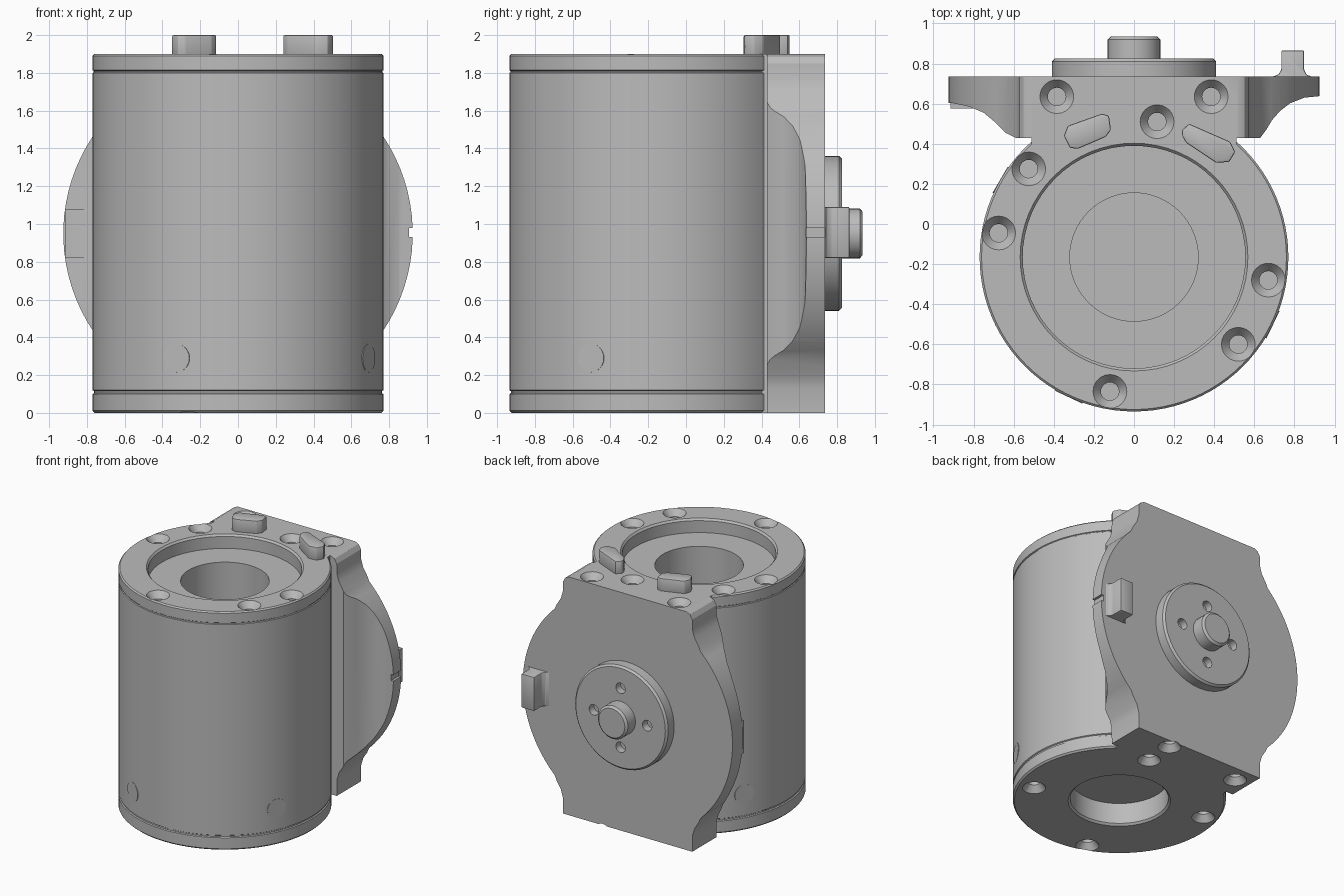
import bpy, bmesh, math
from mathutils import Matrix, Vector

if "Cube" in bpy.data.objects:
    bpy.data.objects.remove(bpy.data.objects["Cube"])

GREY = (0.5, 0.5, 0.5, 1)
metal = bpy.data.materials.new("grey_metal")
metal.use_nodes = True
metal.diffuse_color = GREY
metal.node_tree.nodes["Principled BSDF"].inputs["Base Color"].default_value = GREY

AXIS_Y = -0.165
R = 0.77
H = 1.9
BACK = 0.735
MID = H / 2


def finish(name, bm):
    bmesh.ops.remove_doubles(bm, verts=bm.verts, dist=1e-5)
    bmesh.ops.recalc_face_normals(bm, faces=bm.faces)
    mesh = bpy.data.meshes.new(name)
    bm.to_mesh(mesh)
    bm.free()
    mesh.materials.append(metal)
    ob = bpy.data.objects.new(name, mesh)
    bpy.context.collection.objects.link(ob)
    return ob


def lathe(name, profile, matrix=Matrix(), steps=32):
    """Closed solid spun around local z; profile is (radius, height)."""
    bm = bmesh.new()
    rings = [[bm.verts.new((r * math.cos(a), r * math.sin(a), z))
              for a in (math.tau * i / steps for i in range(steps))] if r else [bm.verts.new((0, 0, z))]
             for r, z in profile]
    for a, b in zip(rings, rings[1:]):
        for i in range(steps):
            j = (i + 1) % steps
            if len(a) == 1:
                bm.faces.new((a[0], b[i], b[j]))
            elif len(b) == 1:
                bm.faces.new((a[i], a[j], b[0]))
            else:
                bm.faces.new((a[i], a[j], b[j], b[i]))
    bm.transform(matrix)
    return finish(name, bm)


def prism(name, pts, lo, hi, axis="z", bevel=0):
    """Extrude an outline along z, or an (x, z) outline along y."""
    def put(p, h):
        return (p[0], p[1], h) if axis == "z" else (p[0], h, p[1])
    bm = bmesh.new()
    base = bm.faces.new([bm.verts.new(put(p, lo)) for p in pts])
    new = bmesh.ops.extrude_face_region(bm, geom=[base])["geom"]
    verts = [g for g in new if isinstance(g, bmesh.types.BMVert)]
    bmesh.ops.translate(bm, verts=verts, vec=Vector(put((0, 0), hi - lo)))
    if bevel:
        bmesh.ops.bevel(bm, geom=bm.edges[:], offset=bevel, segments=2, affect="EDGES", profile=0.5)
    return finish(name, bm)


def rect(x0, x1, y0, y1):
    return [(x0, y0), (x1, y0), (x1, y1), (x0, y1)]


def select(obs):
    bpy.ops.object.select_all(action="DESELECT")
    for o in obs:
        o.select_set(True)
    bpy.context.view_layer.objects.active = obs[0]


def boolean(target, tool, mode):
    tool.hide_render = True
    mod = target.modifiers.new(mode, "BOOLEAN")
    mod.operation, mod.object, mod.solver = mode, tool, "EXACT"
    select([target])
    bpy.ops.object.modifier_apply(modifier=mod.name)
    bpy.data.objects.remove(tool)


def at(x, y, z=0):
    return Matrix.Translation((x, y, z))


TO_BACK = Matrix.Rotation(-math.pi / 2, 4, "X")   # local z becomes +y

# Round housing with a seam groove under the top cap and above the bottom cap
body = lathe("housing", [(0, 0), (R - 0.012, 0), (R, 0.012), (R, 0.1), (R - 0.008, 0.105),
                         (R - 0.008, 0.115), (R, 0.12), (R, 1.8), (R - 0.006, 1.804),
                         (R - 0.006, 1.81), (R, 1.814), (R, H - 0.01), (R - 0.01, H), (0, H)],
             at(0, AXIS_Y), 96)

# Winged mounting flange: plan section trimmed by the round back outline
right_sweep = [(0.63, 0.43), (0.66, 0.47), (0.69, 0.52), (0.73, 0.565),
               (0.78, 0.603), (0.85, 0.63), (0.95, 0.64)]
left_sweep = [(-0.95, 0.605), (-0.9, 0.602), (-0.82, 0.585), (-0.75, 0.555),
              (-0.69, 0.505), (-0.64, 0.455), (-0.59, 0.43)]
flange = prism("mounting_flange", left_sweep + right_sweep + [(0.95, BACK), (-0.95, BACK)], 0, H)
half = [(0.52, H), (0.55, 1.885), (0.57, 1.85), (0.572, 1.77), (0.59, 1.71), (0.625, 1.655)]
half += [(0.925 * math.cos(math.radians(a)), MID + 0.925 * math.sin(math.radians(a)))
         for a in range(46, -47, -4)]
half += [(0.625, 0.245), (0.59, 0.19), (0.572, 0.13), (0.57, 0)]
outline = half + [(-x, z) for x, z in reversed(half)]
boolean(flange, prism("outline_tool", outline, 0.2, 1, "y"), "INTERSECT")
pad = prism("pad_tool", rect(-0.915, -0.72, 0.575, 0.68), 0.82, 1.08)
boolean(flange, pad, "UNION")
boolean(flange, prism("notch_tool", rect(0.905, 1, 0.93, 0.98), 0.5, 0.9, "y"), "DIFFERENCE")

# Neck that joins housing and flange
neck = prism("neck_tool", rect(-0.51, 0.51, 0, 0.6), 0, H)
boolean(body, neck, "UNION")
boolean(body, flange, "UNION")

# Bores and countersunk screw holes
cutters = [
    lathe("top_bore", [(0, 0.24), (0.32, 0.24), (0.32, 1.79), (0.555, 1.79), (0.555, 1.885),
                       (0.585, 1.92), (0, 1.92)], at(0, AXIS_Y), 64),
    lathe("bottom_bore", [(0, -0.02), (0.39, -0.02), (0.355, 0.015), (0.355, 0.18), (0, 0.18)],
          at(0, AXIS_Y), 64)]
SINK = [(0, 0.02), (0.1, 0.02), (0.045, -0.05), (0.045, -0.13), (0, -0.13)]
top_holes = [(-0.385, 0.635), (0.385, 0.635), (0.115, 0.51), (-0.525, 0.275),
             (-0.675, -0.045), (0.67, -0.28), (0.52, -0.6), (-0.12, -0.835)]
bottom_holes = [(0.21, 0.42), (0.22, 0.66), (-0.45, 0.6), (0.59, -0.42), (-0.62, 0.04), (-0.24, -0.81)]
flip = Matrix.Rotation(math.pi, 4, "X")
cutters += [lathe("sink", SINK, at(x, y, H), 24) for x, y in top_holes]
cutters += [lathe("sink", SINK, at(x, y) @ flip, 24) for x, y in bottom_holes]
select(cutters)
bpy.ops.object.join()
boolean(body, cutters[0], "DIFFERENCE")

# Locating keys on top
keys = [
    prism("left_key", [(0.24, 0.47), (0.275, 0.5), (0.48, 0.41), (0.505, 0.36), (0.475, 0.31),
                       (0.41, 0.305), (0.26, 0.405), (0.24, 0.44)], H - 0.02, 2, "z", 0.008),
    prism("right_key", [(-0.35, 0.44), (-0.32, 0.38), (-0.28, 0.375), (-0.14, 0.435), (-0.115, 0.47),
                        (-0.125, 0.54), (-0.16, 0.55), (-0.33, 0.49)], H - 0.02, 2, "z", 0.008)]

# Output disc with four bolt holes, and its stub shaft
disc = lathe("output_disc", [(0, -0.02), (0.41, -0.02), (0.41, 0.075), (0.395, 0.09), (0, 0.09)],
             at(0, BACK, MID) @ TO_BACK, 64)
bolts = [lathe("bolt_hole", [(0, 0.03), (0.042, 0.03), (0.042, 0.2), (0, 0.2)],
               at(x, BACK, MID + z) @ TO_BACK, 20)
         for x, z in ((0.235, 0), (-0.235, 0), (0, 0.235), (0, -0.235))]
select(bolts)
bpy.ops.object.join()
boolean(disc, bolts[0], "DIFFERENCE")
shaft = lathe("stub_shaft", [(0, 0.05), (0.132, 0.05), (0.132, 0.185), (0.115, 0.2), (0, 0.2)],
              at(0, BACK, MID) @ TO_BACK, 32)

# Flared tab on the left wing
tab = prism("index_tab", [(0.69, BACK - 0.02), (0.69, BACK), (0.72, 0.745), (0.735, 0.77), (0.735, 0.865),
                          (0.848, 0.865), (0.848, 0.77), (0.86, 0.745), (0.885, BACK),
                          (0.885, BACK - 0.02)], 0.82, 1.09, "z", 0.006)

# Flush round plugs low on the housing wall
plugs = []
for angle in (150, 245, 334):
    m = at(0, AXIS_Y, 0.29) @ Matrix.Rotation(math.radians(angle), 4, "Z") @ Matrix.Rotation(math.pi / 2, 4, "Y")
    plugs.append(lathe("wall_plug", [(0, R - 0.02), (0.075, R - 0.02), (0.075, R + 0.001), (0, R + 0.001)], m, 24))

for ob in [body, disc, shaft, tab] + keys + plugs:
    select([ob])
    bpy.ops.object.shade_smooth_by_angle(angle=math.radians(28))
